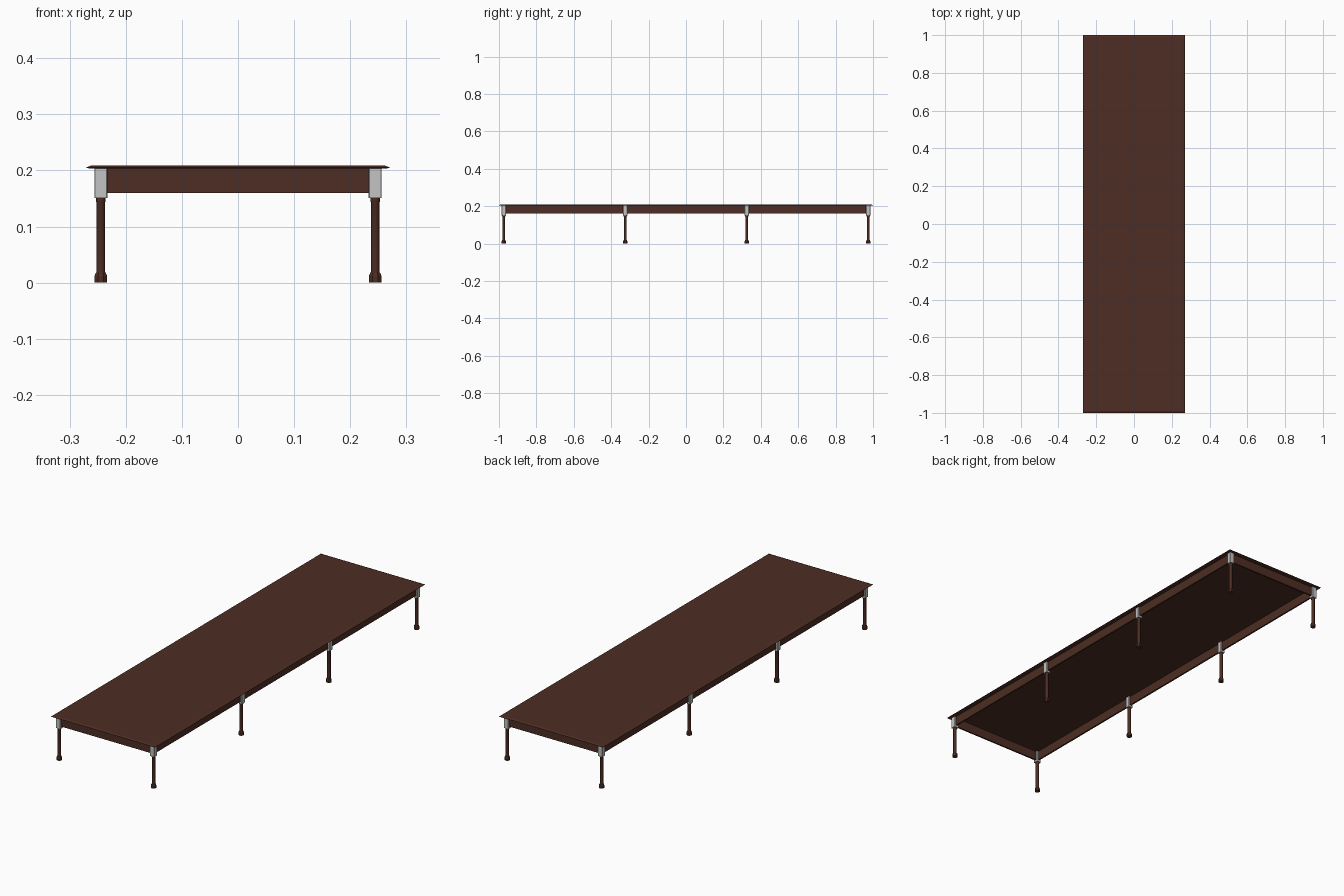
import bpy, bmesh, math
from mathutils import Matrix

if "Cube" in bpy.data.objects:
    bpy.data.objects.remove(bpy.data.objects["Cube"])


def material(name, rgb):
    m = bpy.data.materials.new(name)
    m.diffuse_color = (*rgb, 1)
    m.use_nodes = True
    m.node_tree.nodes["Principled BSDF"].inputs["Base Color"].default_value = m.diffuse_color
    return m


WOOD = material("dark brown wood", (0.075, 0.027, 0.017))
METAL = material("light grey metal", (0.55, 0.55, 0.55))


def finish(name, bm, mat):
    bmesh.ops.recalc_face_normals(bm, faces=bm.faces)
    me = bpy.data.meshes.new(name)
    bm.to_mesh(me)
    bm.free()
    me.materials.append(mat)
    ob = bpy.data.objects.new(name, me)
    bpy.context.collection.objects.link(ob)
    return ob


def box(name, lo, hi, mat, bevel=0):
    bm = bmesh.new()
    size = [b - a for a, b in zip(lo, hi)]
    mid = [(a + b) / 2 for a, b in zip(lo, hi)]
    bmesh.ops.create_cube(bm, size=1, matrix=Matrix.Translation(mid) @ Matrix.Diagonal((*size, 1)))
    if bevel:
        edges = [e for e in bm.edges if abs(e.verts[0].co.z - e.verts[1].co.z) > 1e-4]
        bmesh.ops.bevel(bm, geom=edges, offset=bevel, segments=1, affect='EDGES')
    return finish(name, bm, mat)


def lathe(name, x, y, profile, sides, mat):
    # stacked rings of (radius, z), capped at both ends
    bm = bmesh.new()
    rings = []
    for r, z in profile:
        rings.append([bm.verts.new((x + r * math.cos(2 * math.pi * (i + .5) / sides),
                                    y + r * math.sin(2 * math.pi * (i + .5) / sides), z))
                      for i in range(sides)])
    for a, b in zip(rings, rings[1:]):
        for i in range(sides):
            j = (i + 1) % sides
            bm.faces.new((a[i], a[j], b[j], b[i]))
    bm.faces.new(rings[0])
    bm.faces.new(rings[-1])
    return finish(name, bm, mat)


# table top: thin slab with sloping upper edge
bm = bmesh.new()
rings = []
for hx, hy, z in ((.262, .992, .203), (.27, 1, .2045), (.27, 1, .2055), (.261, .991, .209)):
    rings.append([bm.verts.new((sx * hx, sy * hy, z)) for sx, sy in ((-1, -1), (1, -1), (1, 1), (-1, 1))])
for a, b in zip(rings, rings[1:]):
    for i in range(4):
        j = (i + 1) % 4
        bm.faces.new((a[i], a[j], b[j], b[i]))
bm.faces.new(rings[0])
bm.faces.new(rings[-1])
finish("table_top", bm, WOOD)

LX, LY = .2445, .9745   # corner leg centres
H = .0115               # half width of a bracket
T = .004                # half thickness of the aprons

# aprons along the ends and sides
for s in (-1, 1):
    box("end_apron", (-LX, s * LY - T, .16), (LX, s * LY + T, .204), WOOD)
    box("side_apron", (s * LX - T, -LY, .16), (s * LX + T, LY, .204), WOOD)

# eight legs with grey brackets and hexagonal-style feet
for sx in (-1, 1):
    for k in (-1, -1 / 3, 1 / 3, 1):
        x, y = sx * LX, k * LY
        box("leg_bracket", (x - H, y - H, .151), (x + H, y + H, .204), METAL, .0015)
        leg = lathe("leg", x, y, [(.0078, .015), (.0078, .143), (.0088, .145), (.0088, .151)], 16, WOOD)
        leg.data.shade_smooth()
        leg.data.set_sharp_from_angle(angle=math.radians(30))
        lathe("foot", x, y, [(.0122, 0), (.0122, .012), (.0095, .018)], 8, WOOD)
